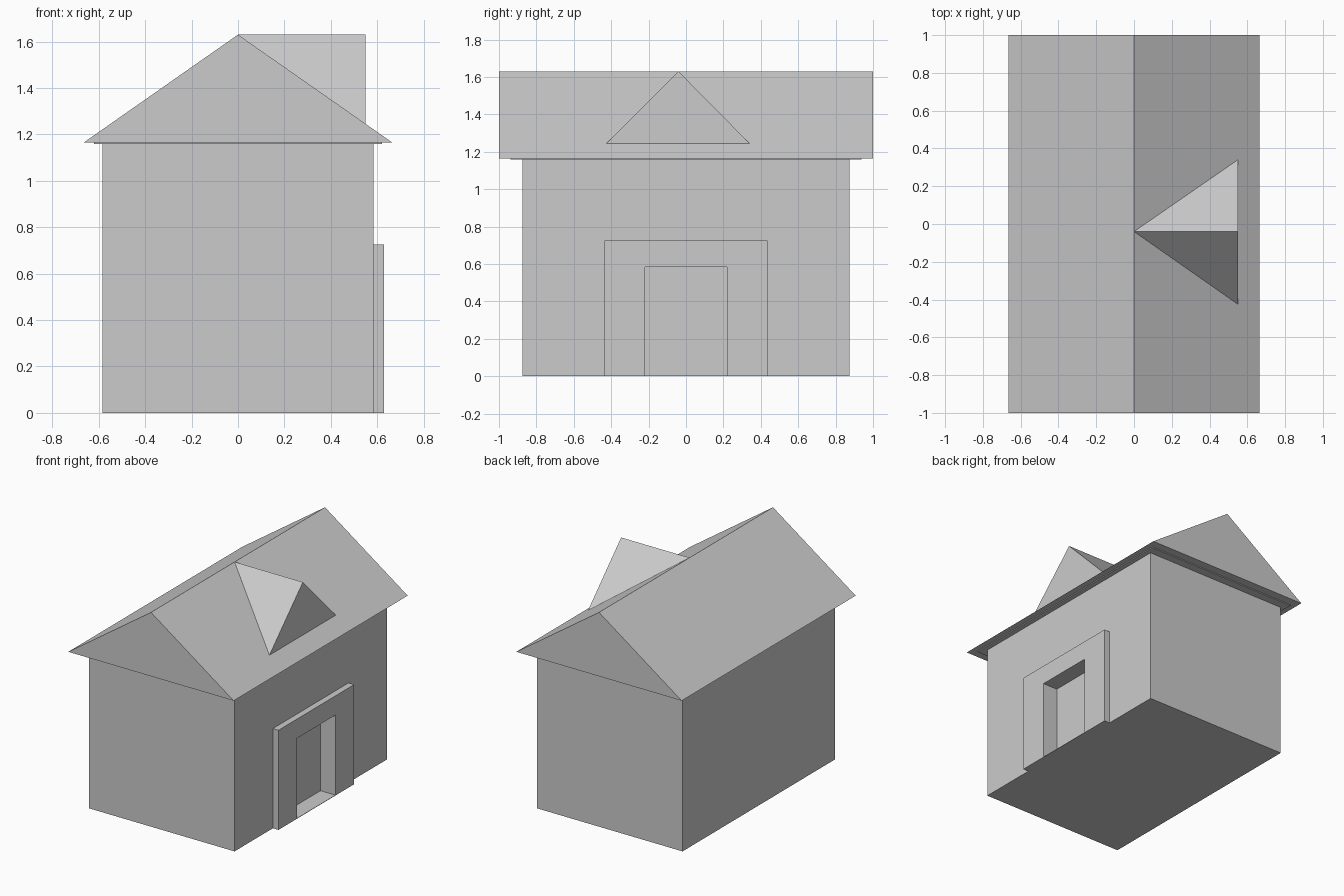
import bpy

if "Cube" in bpy.data.objects:
    bpy.data.objects.remove(bpy.data.objects["Cube"], do_unlink=True)

GREY = (0.6, 0.6, 0.6, 1)
plaster = bpy.data.materials.new("light_grey")
plaster.use_nodes = True
plaster.diffuse_color = GREY
plaster.node_tree.nodes["Principled BSDF"].inputs["Base Color"].default_value = GREY


def solid(name, verts, faces):
    mesh = bpy.data.meshes.new(name)
    mesh.from_pydata(verts, [], faces)
    mesh.materials.append(plaster)
    obj = bpy.data.objects.new(name, mesh)
    bpy.context.collection.objects.link(obj)
    return obj


def box(name, x, y, z):
    """Box from (min, max) ranges along each axis."""
    verts = [(a, b, c) for a in x for b in y for c in z]
    faces = [(0, 1, 3, 2), (4, 6, 7, 5), (0, 4, 5, 1),
             (2, 3, 7, 6), (0, 2, 6, 4), (1, 5, 7, 3)]
    return solid(name, verts, faces)


def cut(target, cutter):
    mod = target.modifiers.new("doorway", 'BOOLEAN')
    mod.operation = 'DIFFERENCE'
    mod.solver = 'EXACT'
    mod.object = cutter


WALL_X, WALL_Y = 0.585, 0.875
EAVE_X, EAVE_Y, EAVE_Z, RIDGE_Z = 0.665, 1.0, 1.165, 1.63

# House body
walls = box("walls", (-WALL_X, WALL_X), (-WALL_Y, WALL_Y), (0, 1.16))

# Door surround, standing proud of the left wall
surround = box("door_surround", (WALL_X, 0.63), (-0.435, 0.435), (0, 0.725))

# Recessed doorway through the surround and into the wall
opening = box("doorway_cutter", (0.51, 0.8), (-0.22, 0.22), (0.003, 0.585))
opening.hide_render = True
opening.hide_viewport = True
cut(walls, opening)
cut(surround, opening)

# Door sill carried out to the face of the surround is left by the cutter
# Thin plate between walls and roof
box("soffit_plate", (-0.62, 0.62), (-0.937, 0.937), (1.158, EAVE_Z))

# Gabled roof prism
ends = [[(-EAVE_X, y, EAVE_Z), (EAVE_X, y, EAVE_Z), (0, y, RIDGE_Z)]
        for y in (-EAVE_Y, EAVE_Y)]
solid("roof", ends[0] + ends[1],
      [(0, 1, 2), (3, 5, 4), (0, 3, 4, 1), (1, 4, 5, 2), (2, 5, 3, 0)])

# Dormer: upright triangle whose level ridge runs back to the roof ridge
DORMER_X, DORMER_Y = 0.55, -0.04
base_z = RIDGE_Z - (RIDGE_Z - EAVE_Z) * DORMER_X / EAVE_X
solid("dormer",
      [(DORMER_X, DORMER_Y - 0.385, base_z), (DORMER_X, DORMER_Y + 0.38, base_z),
       (DORMER_X, DORMER_Y, RIDGE_Z), (0, DORMER_Y, RIDGE_Z)],
      [(0, 1, 2), (0, 2, 3), (2, 1, 3), (1, 0, 3)])

# Bake the doorway cuts, then drop the cutter
for obj in (walls, surround):
    bpy.context.view_layer.objects.active = obj
    bpy.ops.object.modifier_apply(modifier="doorway")
bpy.data.objects.remove(opening, do_unlink=True)
